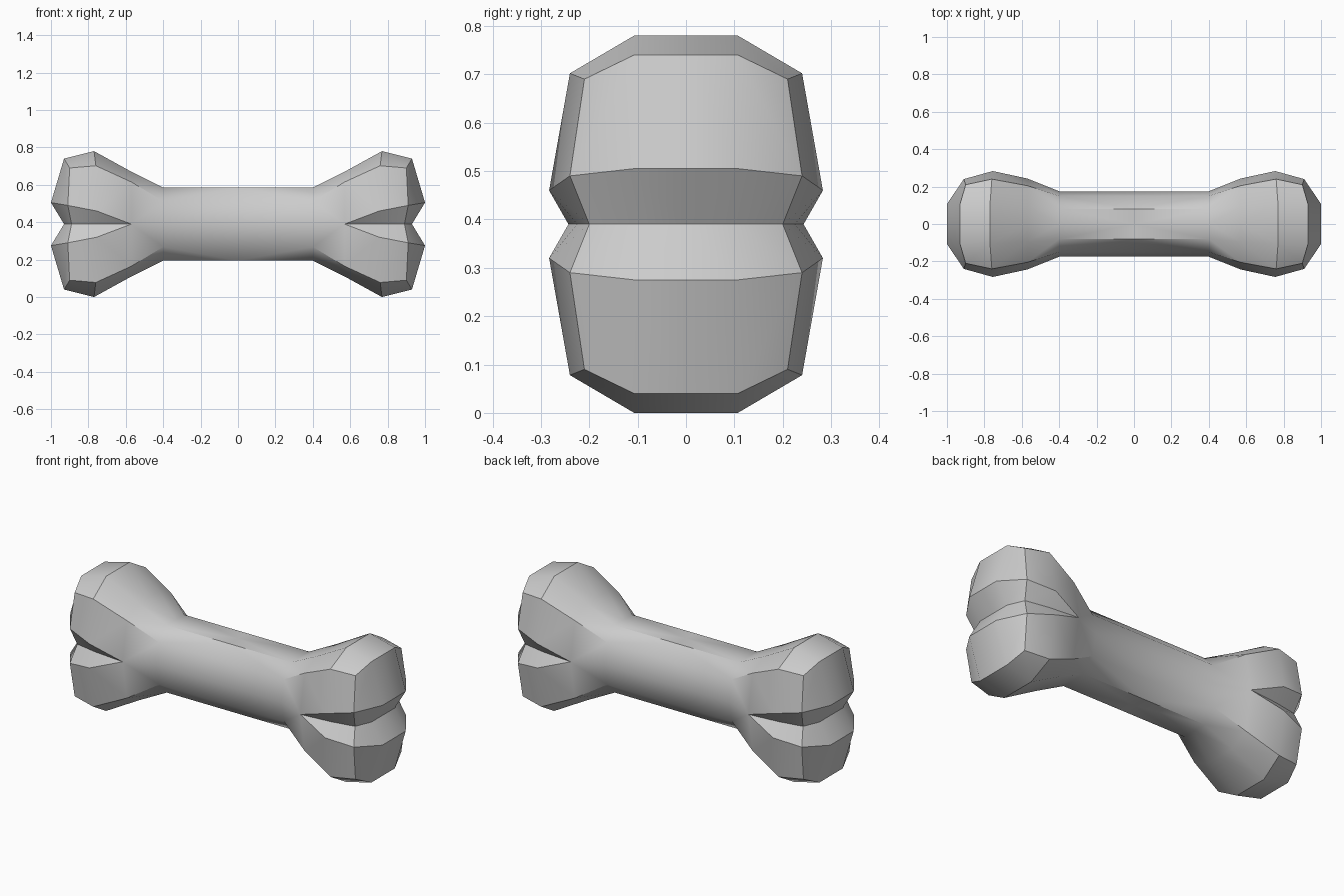
import bpy, bmesh

if "Cube" in bpy.data.objects:
    bpy.data.objects.remove(bpy.data.objects["Cube"])

MID = 0.39
# One eighth of the bone, heights measured from its mid plane.
# Each ring: top centre, top edge, upper corner, side edge.
rings = [
    [(0.00, 0, .195), (0.00, .08, .195), (0.00, .15, .122), (0.00, .175, 0)],
    [(0.40, 0, .195), (0.40, .08, .195), (0.40, .15, .122), (0.40, .175, 0)],
    [(0.57, 0, .280), (0.57, .095, .280), (0.57, .205, .225), (0.57, .243, 0)],
    [(0.77, 0, .390), (0.77, .107, .390), (0.76, .24, .312), (0.755, .283, .07)],
    [(0.93, 0, .350), (0.93, .107, .350), (0.90, .21, .300), (0.91, .24, .10)],
]
# Edge of the end face and the valley between the lobes
nose = [(1.0, 0, .115), (1.0, .107, .115)]
valley = [(0.755, .225, 0), (0.89, .20, 0), (0.93, .107, 0), (0.93, 0, 0)]

bm = bmesh.new()
r = [[bm.verts.new(p) for p in ring] for ring in rings]
n = [bm.verts.new(p) for p in nose]
v = [bm.verts.new(p) for p in valley]

# Shaft and outside of the lobe
for a, b in zip(r, r[1:]):
    for i in range(3):
        bm.faces.new((a[i], b[i], b[i + 1], a[i + 1]))
# End face
bm.faces.new((r[4][0], n[0], n[1], r[4][1]))
bm.faces.new((r[4][1], n[1], r[4][3], r[4][2]))
# Notch faces
bm.faces.new((r[2][3], r[3][3], v[0]))
bm.faces.new((r[3][3], r[4][3], v[1], v[0]))
bm.faces.new((r[4][3], n[1], v[2], v[1]))
bm.faces.new((n[1], n[0], v[3], v[2]))

mesh = bpy.data.meshes.new("bone")
bm.to_mesh(mesh)
bm.free()
bone = bpy.data.objects.new("bone", mesh)
bpy.context.collection.objects.link(bone)
bpy.context.view_layer.objects.active = bone
bone.select_set(True)

# Mirror to all eight parts
m = bone.modifiers.new("mirror", 'MIRROR')
m.use_axis = (True, True, True)
m.merge_threshold = 0.001
bpy.ops.object.modifier_apply(modifier=m.name)

# Stand on the ground, with outward normals
bm = bmesh.new()
bm.from_mesh(bone.data)
bmesh.ops.translate(bm, verts=bm.verts, vec=(0, 0, MID))
bmesh.ops.recalc_face_normals(bm, faces=bm.faces)
bm.to_mesh(bone.data)
bm.free()
bpy.ops.object.shade_smooth_by_angle(angle=0.6)
